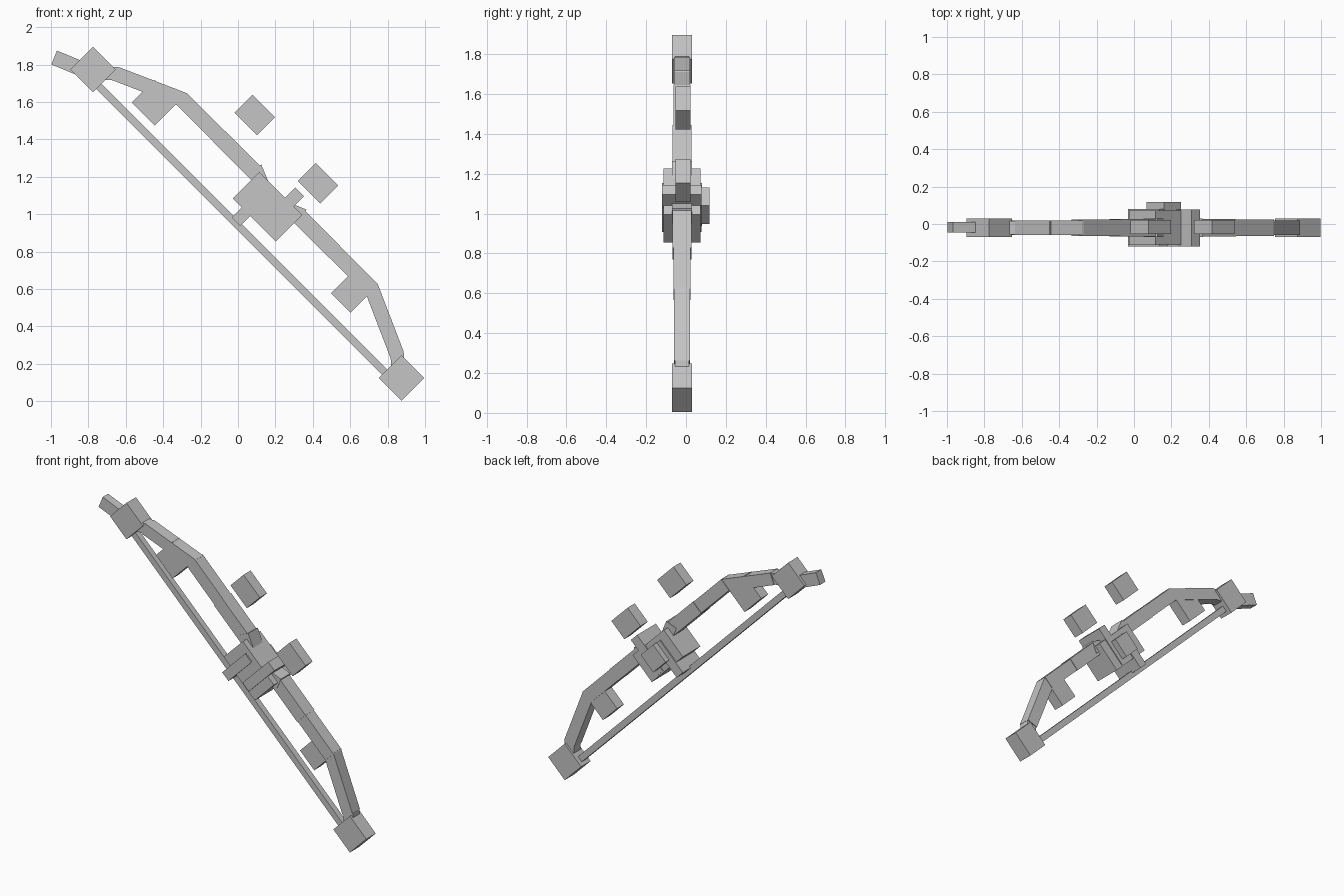
import bpy
import math

if "Cube" in bpy.data.objects:
    bpy.data.objects.remove(bpy.data.objects["Cube"])

# One plain grey for the whole bow
grey = bpy.data.materials.new("plain grey")
grey.diffuse_color = (0.56, 0.56, 0.56, 1)
grey.use_nodes = True
grey.node_tree.nodes["Principled BSDF"].inputs["Base Color"].default_value = grey.diffuse_color


def bar(name, a, b, width, y0, y1):
    """Box running from a to b in the xz plane, with a given width and y range."""
    dx, dz = b[0] - a[0], b[1] - a[1]
    bpy.ops.mesh.primitive_cube_add(size=1)
    ob = bpy.context.object
    ob.name = name
    ob.location = ((a[0] + b[0]) / 2, (y0 + y1) / 2, (a[1] + b[1]) / 2)
    ob.rotation_euler = (0, -math.atan2(dz, dx), 0)
    ob.scale = (math.hypot(dx, dz), y1 - y0, width)
    bpy.ops.object.transform_apply(location=False, rotation=False, scale=True)
    ob.data.materials.append(grey)
    return ob


def block(name, centre, length, width, y0, y1):
    """Box whose length follows the diagonal of the bow."""
    h = length / 2 * math.sqrt(0.5)
    x, z = centre
    return bar(name, (x - h, z + h), (x + h, z - h), width, y0, y1)


def mirror(p):
    """Reflect a point across the middle of the bow."""
    return (p[1] - 0.9, p[0] + 0.9)


# Limbs, risers and tips, repeated on both halves
for side, f in (("upper", lambda p: p), ("lower", mirror)):
    block(side + "_tip", f((-0.775, 1.775)), 0.172, 0.172, -0.07, 0.03)
    bar(side + "_outer_limb", f((-0.65, 1.75)), f((-0.285, 1.61)), 0.078, -0.06, 0.02)
    bar(side + "_limb_end", f((-0.77, 1.76)), f((-0.64, 1.75)), 0.072, -0.055, 0.015)
    bar(side + "_middle_limb", f((-0.305, 1.62)), f((-0.10, 1.415)), 0.083, -0.063, 0.023)
    bar(side + "_inner_limb", f((-0.10, 1.415)), f((0.10, 1.215)), 0.087, -0.067, 0.027)
    bar(side + "_riser", f((0.088, 1.25)), f((0.165, 1.065)), 0.08, -0.07, 0.03)

# Nub beyond the upper tip
bar("tip_nub", (-0.983, 1.838), (-0.78, 1.754), 0.08, -0.045, 0.012)

# String
bar("string", (-0.75, 1.69), (0.80, 0.14), 0.04, -0.04, 0.0)

# Grip with a block on its back
block("grip", (0.158, 1.04), 0.325, 0.2, -0.112, 0.072)
block("grip_back", (0.16, 1.04), 0.13, 0.13, -0.02, 0.118)

# Cross bars through the grip
bar("string_side_bar", (-0.01, 0.96), (0.16, 1.13), 0.065, -0.12, 0.08)
bar("front_side_bar", (0.33, 1.12), (0.14, 0.93), 0.065, -0.12, 0.078)

# Blocks under the limbs
block("upper_inner_block", (-0.446, 1.597), 0.174, 0.172, -0.055, 0.018)
block("lower_inner_block", (0.60, 0.577), 0.148, 0.145, -0.055, 0.018)

# Floating blocks ahead of the bow
for name, c in (("upper_float", (0.09, 1.53)), ("lower_float", (0.428, 1.166))):
    block(name, c, 0.17, 0.136, -0.053, 0.022)
